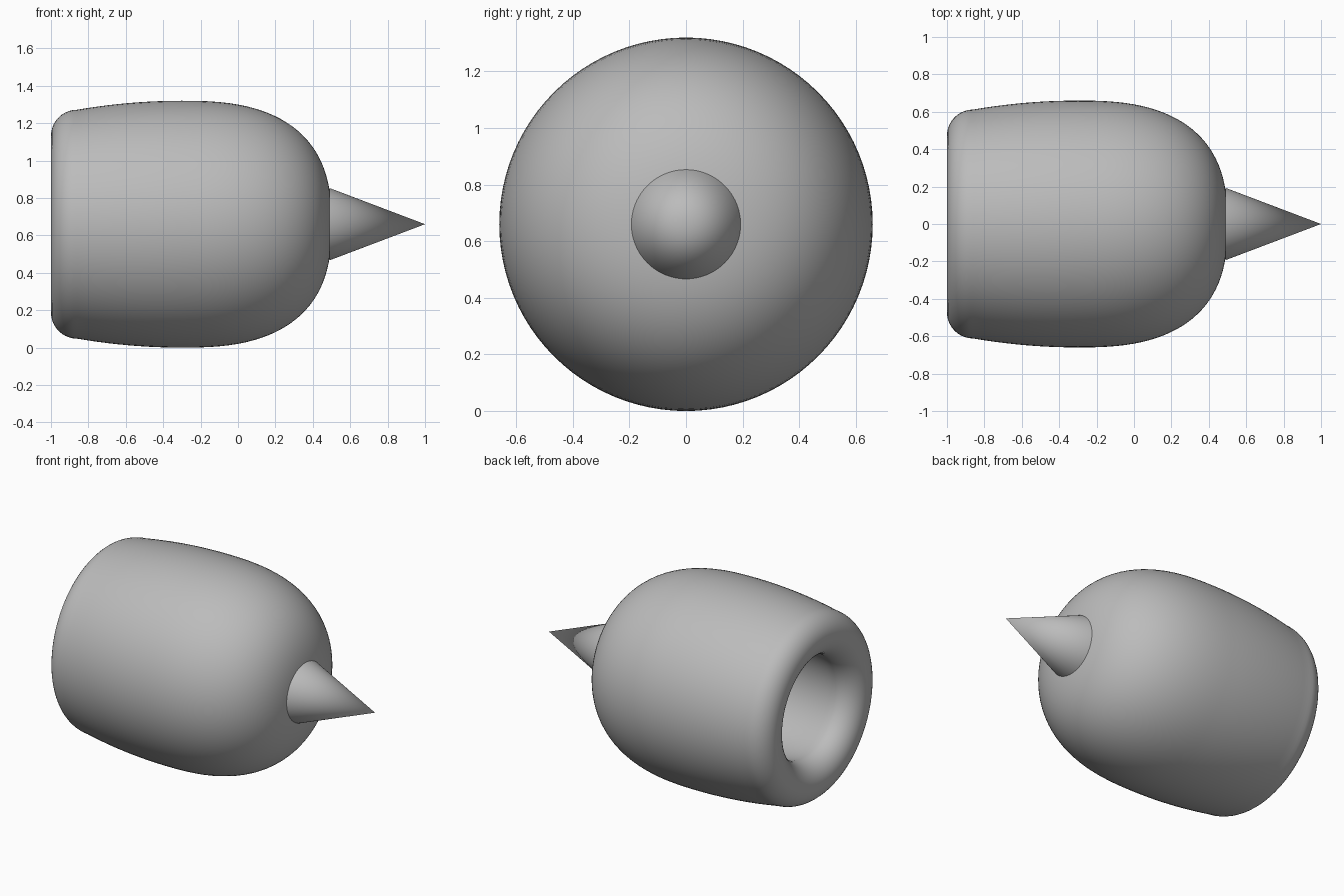
import bpy, math
from mathutils import Matrix

cube = bpy.data.objects.get("Cube")
if cube:
    bpy.data.objects.remove(cube, do_unlink=True)

AXIS_Z = 0.66
SEGMENTS = 96

grey = bpy.data.materials.new("plain grey")
grey.use_nodes = True
grey.diffuse_color = (0.5, 0.5, 0.5, 1)
grey.node_tree.nodes["Principled BSDF"].inputs["Base Color"].default_value = (0.5, 0.5, 0.5, 1)


def lathe(name, profile):
    """Revolve (x, radius) points about the long axis; zero radius closes to a point."""
    verts, faces, rings = [], [], []
    for x, r in profile:
        count = SEGMENTS if r > 1e-5 else 1
        rings.append([len(verts) + i for i in range(count)])
        for i in range(count):
            a = math.tau * i / SEGMENTS
            verts.append((x, r * math.cos(a), r * math.sin(a)))
    for a, b in zip(rings, rings[1:]):
        for i in range(SEGMENTS):
            j = i + 1
            quad = [a[i % len(a)], b[i % len(b)], b[j % len(b)], a[j % len(a)]]
            faces.append(list(dict.fromkeys(quad)))
    mesh = bpy.data.meshes.new(name)
    mesh.from_pydata(verts, [], faces)
    mesh.transform(Matrix.Translation((0, 0, AXIS_Z)))
    mesh.materials.append(grey)
    obj = bpy.data.objects.new(name, mesh)
    bpy.context.collection.objects.link(obj)
    bpy.ops.object.select_all(action='DESELECT')
    obj.select_set(True)
    bpy.context.view_layer.objects.active = obj
    bpy.ops.object.shade_smooth_by_angle(angle=math.radians(40))
    return obj


def dome(mid, length, radius, power=2.6, steps=28):
    """Blunt rounded nose, from its tip back to its widest ring."""
    pts = []
    for i in range(steps + 1):
        a = math.pi / 2 * i / steps
        pts.append((mid + length * math.cos(a) ** (2 / power),
                    radius * math.sin(a) ** (2 / power)))
    pts[0], pts[-1] = (mid + length, 0), (mid, radius)
    return pts


def taper(mid, end, r_mid, r_end, steps=10):
    """Gentle narrowing from the widest ring towards the mouth."""
    return [(mid + (end - mid) * i / steps, r_mid + (r_end - r_mid) * (i / steps) ** 2)
            for i in range(1, steps + 1)]


# Hollow body: outer shell, rounded lip, then the cavity
LIP_X, LIP_R, LIP_MID = -0.86, 0.14, 0.472
outer = dome(-0.3, 0.8, 0.66) + taper(-0.3, LIP_X, 0.66, LIP_MID + LIP_R)
lip = [(LIP_X - LIP_R * math.sin(a), LIP_MID + LIP_R * math.cos(a))
       for a in (math.pi * i / 20 for i in range(1, 20))]
inner = dome(-0.3, 0.52, 0.38) + taper(-0.3, LIP_X, 0.38, LIP_MID - LIP_R)
lathe("hollow_body", outer + lip + inner[::-1])

# Pointed cone on the closed end
lathe("nose_cone", [(1.0, 0), (0.49, 0.193), (0.47, 0)])
